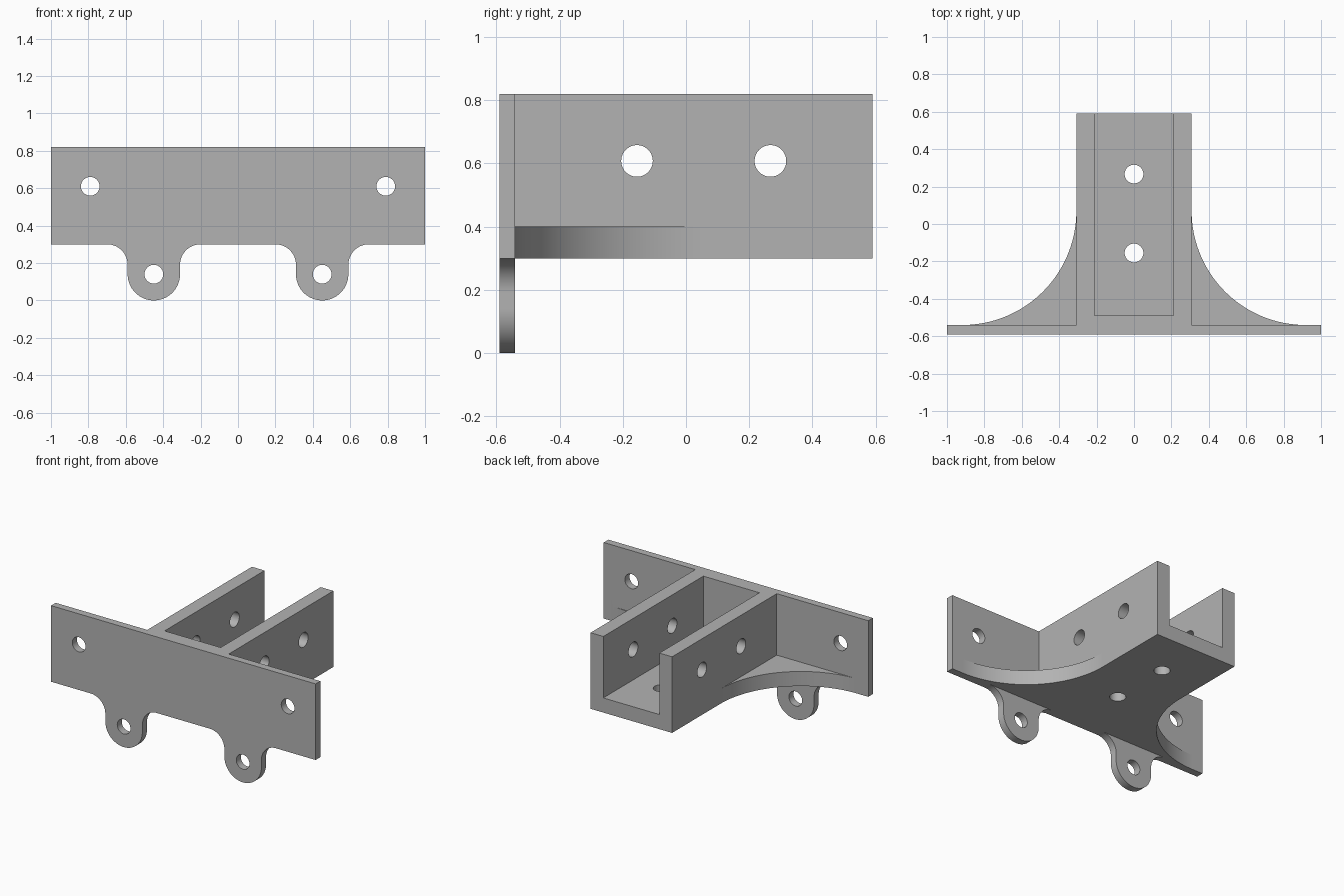
import bpy, bmesh
from math import cos, sin, pi, radians
from mathutils import Matrix

cube = bpy.data.objects.get("Cube")
if cube:
    bpy.data.objects.remove(cube, do_unlink=True)

FRONT, PLATE_BACK, REAR = -0.59, -0.54, 0.59
BOTTOM, FLOOR, TOP = 0.3, 0.4, 0.82
HALF_WIDTH = 0.308
INSIDE = 0.212
HOLE = 0.05


def arc(cx, cy, r, start, end, steps=24):
    angles = [radians(start + (end - start) * i / steps) for i in range(steps + 1)]
    return [(cx + r * cos(a), cy + r * sin(a)) for a in angles]


def mirrored(half):
    return half + [(-x, y) for x, y in reversed(half)]


def finish(name, bm):
    bmesh.ops.recalc_face_normals(bm, faces=bm.faces)
    mesh = bpy.data.meshes.new(name)
    bm.to_mesh(mesh)
    bm.free()
    obj = bpy.data.objects.new(name, mesh)
    bpy.context.collection.objects.link(obj)
    return obj


def extrude(name, outline, to_3d, vector):
    bm = bmesh.new()
    face = bm.faces.new([bm.verts.new(to_3d(a, b)) for a, b in outline])
    new = bmesh.ops.extrude_face_region(bm, geom=[face])["geom"]
    verts = [v for v in new if isinstance(v, bmesh.types.BMVert)]
    bmesh.ops.translate(bm, verts=verts, vec=vector)
    return finish(name, bm)


def box(name, x, y0, y1, z0, z1):
    outline = [(-x, y0), (x, y0), (x, y1), (-x, y1)]
    return extrude(name, outline, lambda a, b: (a, b, z0), (0, 0, z1 - z0))


def drill(location, axis, length):
    turn = {"X": Matrix.Rotation(pi / 2, 4, "Y"),
            "Y": Matrix.Rotation(pi / 2, 4, "X"),
            "Z": Matrix.Identity(4)}[axis]
    bm = bmesh.new()
    bmesh.ops.create_cone(bm, cap_ends=True, segments=48, radius1=HOLE, radius2=HOLE,
                          depth=length, matrix=Matrix.Translation(location) @ turn)
    return finish("hole_cutter", bm)


def combine(target, tool, operation):
    tool.hide_render = True
    mod = target.modifiers.new(operation.lower(), "BOOLEAN")
    mod.operation, mod.solver, mod.object = operation, "EXACT", tool
    bpy.context.view_layer.objects.active = target
    bpy.ops.object.modifier_apply(modifier=mod.name)
    bpy.data.objects.remove(tool, do_unlink=True)


# Mounting plate with two rounded lugs
half = [(1, TOP), (1, BOTTOM)]
half += arc(0.70, 0.19, 0.11, 90, 180)
half += arc(0.45, 0.14, 0.14, 0, -180, 48)
half += arc(0.20, 0.19, 0.11, 0, 90)
bracket = extrude("bracket", mirrored(half), lambda a, b: (a, FRONT, b),
                  (0, PLATE_BACK - FRONT, 0))

# Floor with curved gussets reaching out along the plate
inner = (FRONT + PLATE_BACK) / 2
radius = 0.61
half = [(HALF_WIDTH + radius, inner)]
half += arc(HALF_WIDTH + radius, PLATE_BACK + radius, radius, 270, 180, 48)
half += [(HALF_WIDTH, REAR)]
gusset_floor = extrude("gusset_floor", mirrored(half), lambda a, b: (a, b, BOTTOM),
                       (0, 0, FLOOR - BOTTOM))

# Open channel
channel = box("channel", HALF_WIDTH, inner, REAR, BOTTOM, TOP)
combine(channel, gusset_floor, "UNION")
combine(bracket, channel, "UNION")
combine(bracket, box("channel_cutter", INSIDE, -0.49, 0.8, FLOOR, 1), "DIFFERENCE")

# Bolt holes in the plate, lugs, side walls and floor
for side in (-1, 1):
    combine(bracket, drill((side * 0.79, inner, 0.61), "Y", 0.2), "DIFFERENCE")
    combine(bracket, drill((side * 0.45, inner, 0.14), "Y", 0.2), "DIFFERENCE")
for y in (-0.155, 0.267):
    combine(bracket, drill((0, y, 0.608), "X", 1), "DIFFERENCE")
    combine(bracket, drill((0, y, 0.35), "Z", 0.2), "DIFFERENCE")

# Finish
grey = bpy.data.materials.new("plain_grey")
grey.use_nodes = True
colour = (0.45, 0.45, 0.45, 1)
grey.diffuse_color = colour
grey.node_tree.nodes["Principled BSDF"].inputs["Base Color"].default_value = colour
bracket.data.materials.clear()
bracket.data.materials.append(grey)
for face in bracket.data.polygons:
    face.material_index = 0

bpy.ops.object.select_all(action="DESELECT")
bracket.select_set(True)
bpy.context.view_layer.objects.active = bracket
bpy.ops.object.shade_smooth_by_angle(angle=radians(30))
weighted = bracket.modifiers.new("weighted_normals", "WEIGHTED_NORMAL")
weighted.keep_sharp = True
